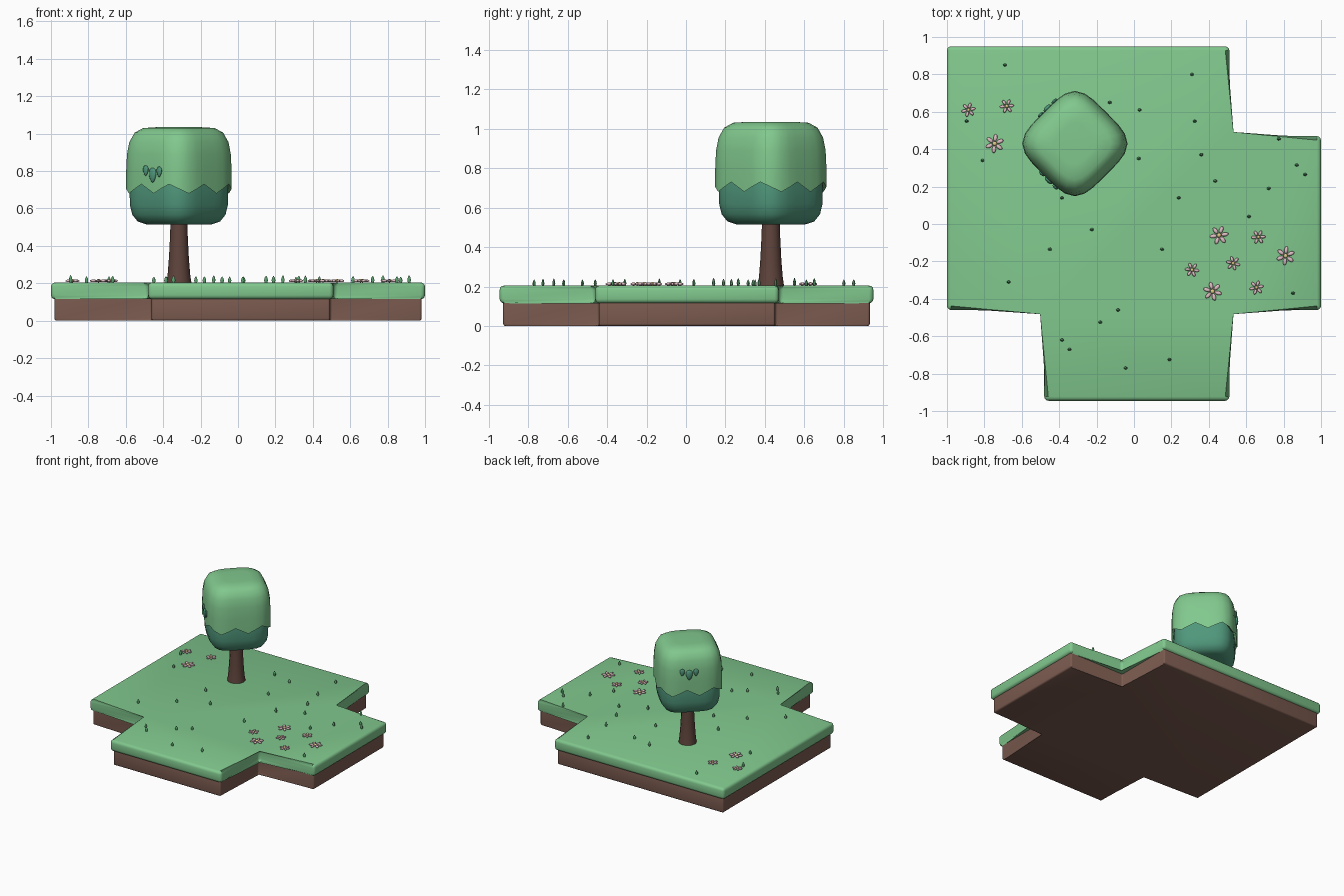
import bpy, bmesh, math, random
from mathutils import Matrix, Vector

if "Cube" in bpy.data.objects:
    bpy.data.objects.remove(bpy.data.objects["Cube"])

random.seed(4)
T, R = Matrix.Translation, Matrix.Rotation


def material(name, rgb):
    m = bpy.data.materials.new(name)
    m.diffuse_color = (*rgb, 1)
    m.use_nodes = True
    m.node_tree.nodes["Principled BSDF"].inputs["Base Color"].default_value = m.diffuse_color
    return m


GRASS = material("grass_green", (0.22, 0.58, 0.27))
LEAF = material("deep_green", (0.08, 0.31, 0.2))
BLADE = material("blade_green", (0.11, 0.36, 0.16))
DIRT = material("soil_brown", (0.2, 0.105, 0.08))
BARK = material("bark_brown", (0.115, 0.058, 0.045))
PETAL = material("petal_pink", (0.75, 0.52, 0.56))
CENTRE = material("flower_yellow", (0.75, 0.6, 0.25))


def finish(name, bm, mat, angle=40):
    bmesh.ops.recalc_face_normals(bm, faces=bm.faces)
    me = bpy.data.meshes.new(name)
    bm.to_mesh(me)
    bm.free()
    me.materials.append(mat)
    ob = bpy.data.objects.new(name, me)
    bpy.context.collection.objects.link(ob)
    bpy.ops.object.select_all(action='DESELECT')
    ob.select_set(True)
    bpy.context.view_layer.objects.active = ob
    bpy.ops.object.shade_smooth_by_angle(angle=math.radians(angle))
    return ob


def loft(bm, rings, cap_start=True, cap_end=True):
    rows = [[bm.verts.new(p) for p in ring] for ring in rings]
    n = len(rows[0])
    for a, b in zip(rows, rows[1:]):
        for i in range(n):
            j = (i + 1) % n
            bm.faces.new((a[i], a[j], b[j], b[i]))
    if cap_start:
        bm.faces.new(rows[0][::-1])
    if cap_end:
        bm.faces.new(rows[-1])


# Ground slabs: one outline, extruded and rounded
OUTLINE = [(-1, -0.46), (-0.48, -0.46), (-0.48, -0.945), (0.51, -0.945),
           (0.51, -0.46), (1, -0.46), (1, 0.47), (0.51, 0.47),
           (0.51, 0.95), (-1, 0.95)]


def slab(name, inset, z0, z1, bevel, mat):
    pts = []
    for i, p in enumerate(OUTLINE):
        a, b, c = Vector(OUTLINE[i - 1]), Vector(p), Vector(OUTLINE[(i + 1) % len(OUTLINE)])
        d1, d2 = (b - a).normalized(), (c - b).normalized()
        pts.append(b + inset * (Vector((-d1.y, d1.x)) + Vector((-d2.y, d2.x))))
    bm = bmesh.new()
    loft(bm, [[(p.x, p.y, z) for p in pts] for z in (z0, z1)])
    bmesh.ops.bevel(bm, geom=list(bm.edges), offset=bevel, segments=3,
                    profile=0.5, affect='EDGES', clamp_overlap=True)
    finish(name, bm, mat)


slab("soil_base", 0.018, 0.0, 0.14, 0.012, DIRT)
slab("grass_top", 0.0, 0.115, 0.205, 0.022, GRASS)

# Trunk
CX, CY = -0.316, 0.43
bm = bmesh.new()
loft(bm, [[(CX + r * math.cos(k * math.tau / 12), CY + r * math.sin(k * math.tau / 12), z)
           for k in range(12)]
          for r, z in ((0.068, 0.195), (0.06, 0.25), (0.053, 0.34), (0.047, 0.46), (0.043, 0.6))])
finish("trunk", bm, BARK)

# Crown: rounded-square rings turned by 45 degrees
SEG, HALF = 32, 0.237


def crown_ring(s, z, wave=0.0):
    ring = []
    for k in range(SEG):
        t = k * math.tau / SEG
        r = HALF * s / (abs(math.cos(t)) ** 4 + abs(math.sin(t)) ** 4) ** 0.25
        tooth = abs((k + 1) % 4 - 2) - 1
        a = t + math.pi / 4
        ring.append((CX + r * math.cos(a), CY + r * math.sin(a), z + wave * tooth))
    return ring


bm = bmesh.new()
loft(bm, [crown_ring(s, z) for s, z in (
    (0.9, 0.80), (0.935, 0.70), (0.93, 0.62), (0.885, 0.567), (0.78, 0.53), (0.62, 0.515))])
finish("lower_foliage", bm, LEAF)

bm = bmesh.new()
loft(bm, [crown_ring(0.9, 0.73, 0.025), crown_ring(1.0, 0.705, 0.025)]
     + [crown_ring(s, z) for s, z in (
         (1.0, 0.80), (0.985, 0.89), (0.94, 0.955), (0.84, 1.005), (0.68, 1.03), (0.4, 1.035))],
     cap_start=False)
finish("upper_foliage", bm, GRASS)


# Leaf sprigs: three teardrops on two sides of the crown
def sprig(name, angle, shift, z):
    bm = bmesh.new()
    for dx, dz, size in ((-0.052, 0.012, 0.85), (0, -0.012, 1.2), (0.05, 0.006, 0.85)):
        made = bmesh.ops.create_uvsphere(bm, u_segments=10, v_segments=8, radius=1)["verts"]
        for v in made:
            v.co.x *= 1 + 0.35 * v.co.z
            v.co = Vector((v.co.x * 0.021, v.co.y * 0.01, v.co.z * 0.033)) * size
            v.co += Vector((shift + dx, -HALF - 0.002, z + dz))
    bm.transform(T((CX, CY, 0)) @ R(angle, 4, 'Z'))
    finish(name, bm, LEAF, 60)


sprig("front_leaf_sprig", -math.pi / 4, 0.04, 0.79)
sprig("back_leaf_sprig", -math.pi * 3 / 4, -0.03, 0.865)

# Flowers: six flat petals around a small centre
FLOWERS = [(-0.885, 0.61, 0.038), (-0.68, 0.63, 0.038), (-0.745, 0.43, 0.05),
           (0.455, -0.06, 0.05), (0.665, -0.07, 0.038), (0.81, -0.17, 0.05),
           (0.31, -0.245, 0.038), (0.53, -0.21, 0.038), (0.42, -0.36, 0.05),
           (0.655, -0.34, 0.038)]
petals, centres = bmesh.new(), bmesh.new()
for x, y, r in FLOWERS:
    turn = random.uniform(0, 1)
    for k in range(6):
        m = (T((x, y, 0.213)) @ R(turn + k * math.tau / 6, 4, 'Z') @ T((0.62 * r, 0, 0))
             @ Matrix.Diagonal((0.4 * r, 0.22 * r, 0.007, 1)))
        bmesh.ops.create_uvsphere(petals, u_segments=10, v_segments=6, radius=1, matrix=m)
    m = T((x, y, 0.214)) @ Matrix.Diagonal((0.25 * r, 0.25 * r, 0.009, 1))
    bmesh.ops.create_uvsphere(centres, u_segments=10, v_segments=6, radius=1, matrix=m)
finish("flower_petals", petals, PETAL, 60)
finish("flower_centres", centres, CENTRE, 60)

# Grass blades: small pointed sprouts
BLADES = [(-0.69, 0.85), (0.31, 0.80), (-0.895, 0.55), (-0.13, 0.65), (0.03, 0.61),
          (0.325, 0.55), (0.775, 0.455), (0.025, 0.35), (0.36, 0.37), (-0.81, 0.34),
          (0.87, 0.315), (0.915, 0.265), (0.435, 0.23), (0.72, 0.19), (0.24, 0.14),
          (-0.385, 0.14), (0.615, 0.04), (-0.225, -0.03), (-0.45, -0.135), (0.15, -0.135),
          (-0.67, -0.31), (0.85, -0.37), (-0.085, -0.46), (-0.18, -0.525), (-0.385, -0.62),
          (-0.345, -0.67), (0.19, -0.725), (-0.045, -0.77)]
bm = bmesh.new()
for x, y in BLADES:
    turn, h = random.uniform(0, 3), random.uniform(0.034, 0.044)
    loft(bm, [[(x + r * math.cos(turn + k * math.tau / 6),
                y + 0.8 * r * math.sin(turn + k * math.tau / 6), 0.2 + z * h)
               for k in range(6)]
              for r, z in ((0.006, 0), (0.0105, 0.4), (0.007, 0.75), (0.001, 1))])
finish("grass_blades", bm, BLADE, 60)
